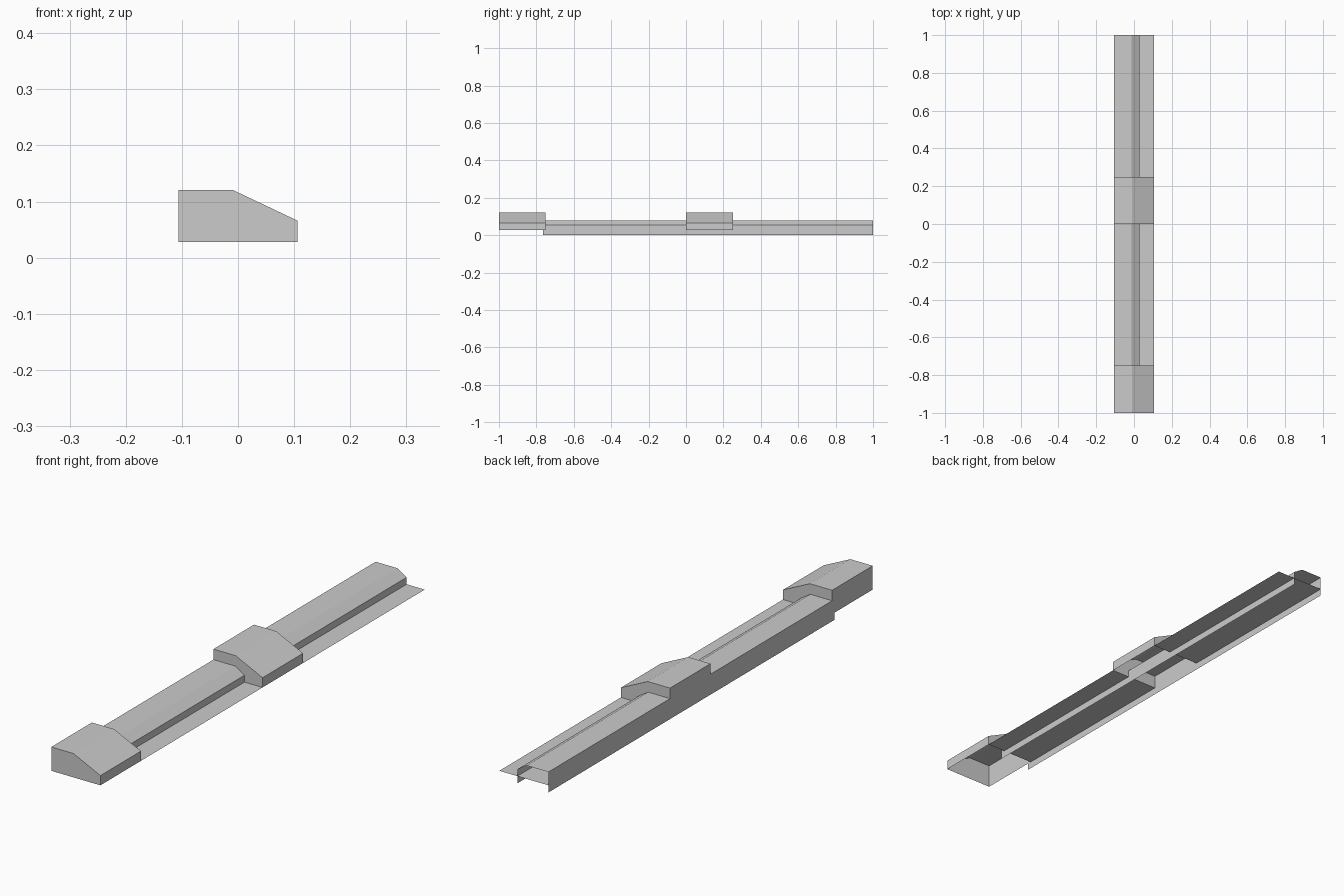
import bpy
import bmesh

cube = bpy.data.objects.get("Cube")
if cube:
    bpy.data.objects.remove(cube, do_unlink=True)

grey = bpy.data.materials.new("plain_grey")
grey.use_nodes = True
colour = (0.6, 0.6, 0.6, 1)
grey.diffuse_color = colour
grey.node_tree.nodes["Principled BSDF"].inputs["Base Color"].default_value = colour

LEFT, RIGHT, SHEET_Z = 0.106, -0.106, 0.028


def extrude_profile(name, profile, y0, y1, capped=False):
    """Sweep an open (x, z) profile along y as a thin shell, optionally closing both ends."""
    bm = bmesh.new()
    front = [bm.verts.new((x, y0, z)) for x, z in profile]
    back = [bm.verts.new((x, y1, z)) for x, z in profile]
    for i in range(len(profile) - 1):
        bm.faces.new((front[i], front[i + 1], back[i + 1], back[i]))
    if capped:
        bm.faces.new(front[::-1])
        bm.faces.new(back)
    mesh = bpy.data.meshes.new(name)
    bm.to_mesh(mesh)
    bm.free()
    mesh.materials.append(grey)
    obj = bpy.data.objects.new(name, mesh)
    bpy.context.collection.objects.link(obj)
    return obj


# Long bevelled rail, open underneath and at both ends
rail = [(RIGHT, 0), (RIGHT, 0.08), (-0.012, 0.08), (0.028, 0.055), (0.028, 0)]
extrude_profile("rail", rail[::-1], -0.765, 1)

# Two raised blocks, open underneath, each followed by a flat sheet
block = [(RIGHT, SHEET_Z), (RIGHT, 0.121), (-0.01, 0.121), (LEFT, 0.066), (LEFT, SHEET_Z)]
sheet = [(RIGHT, SHEET_Z), (LEFT, SHEET_Z)]
for label, start in (("front", -1), ("middle", 0)):
    extrude_profile(label + "_block", block[::-1], start, start + 0.25, capped=True)
    extrude_profile(label + "_sheet", sheet, start + 0.25, start + 1)
